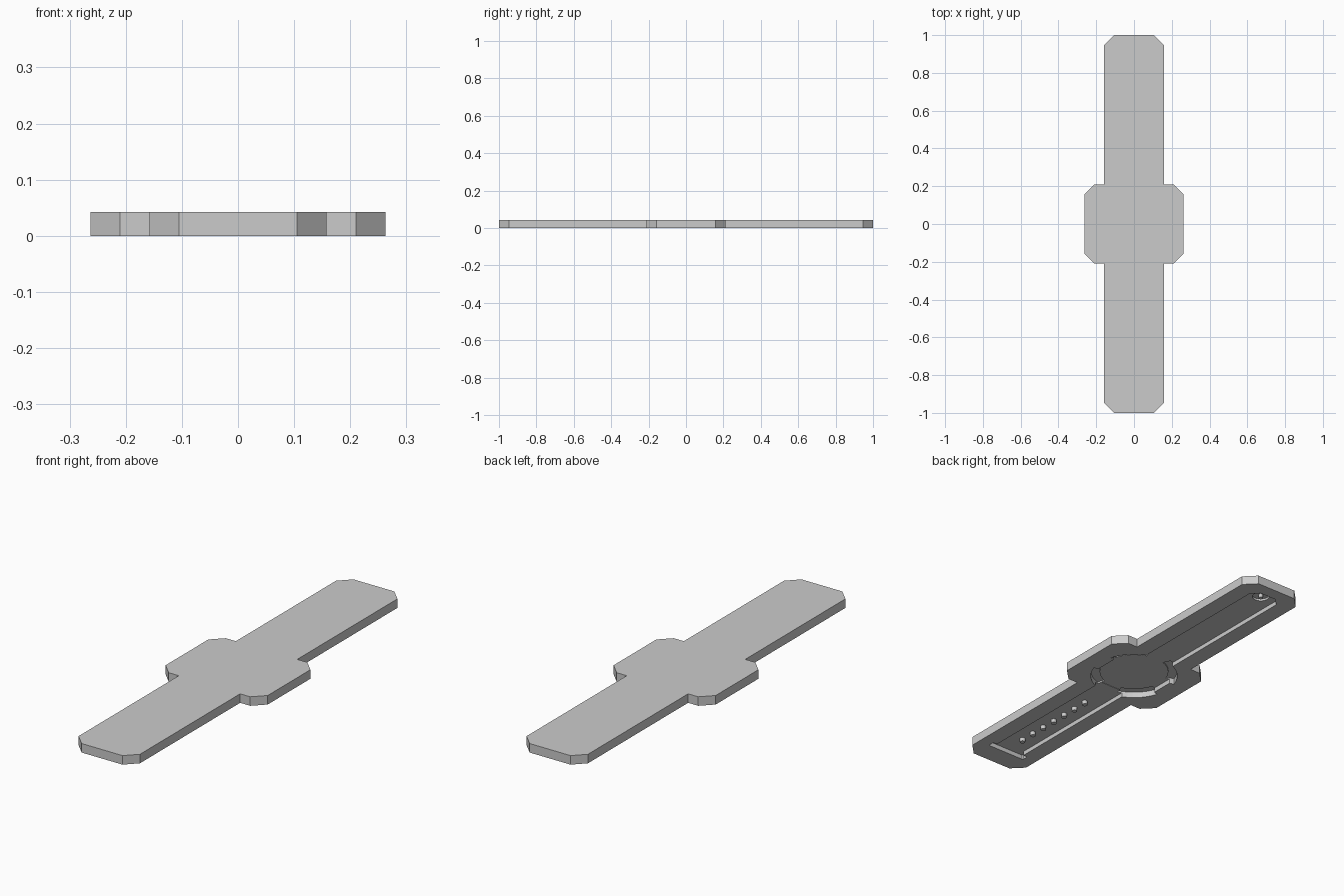
import bpy
import bmesh
from math import cos, sin, pi, radians

cube = bpy.data.objects.get("Cube")
if cube:
    bpy.data.objects.remove(cube, do_unlink=True)

grey = bpy.data.materials.new("plain_grey")
grey.use_nodes = True
GREY = (0.6, 0.6, 0.6, 1.0)
grey.diffuse_color = GREY
grey.node_tree.nodes["Principled BSDF"].inputs["Base Color"].default_value = GREY

HEIGHT = 0.042
STRAP_DEPTH = 0.02
DIAL_DEPTH = 0.022


def prism(name, outline, z0, z1):
    """Extrude a flat outline from z0 to z1."""
    bm = bmesh.new()
    face = bm.faces.new([bm.verts.new((x, y, z0)) for x, y in outline])
    grown = bmesh.ops.extrude_face_region(bm, geom=[face])["geom"]
    moved = [v for v in grown if isinstance(v, bmesh.types.BMVert)]
    bmesh.ops.translate(bm, verts=moved, vec=(0, 0, z1 - z0))
    bmesh.ops.recalc_face_normals(bm, faces=bm.faces)
    mesh = bpy.data.meshes.new(name)
    bm.to_mesh(mesh)
    bm.free()
    mesh.materials.append(grey)
    obj = bpy.data.objects.new(name, mesh)
    bpy.context.collection.objects.link(obj)
    return obj


def ring(radius, count, cx=0.0, cy=0.0, turn=0.0):
    return [(cx + radius * cos(2 * pi * i / count + turn),
             cy + radius * sin(2 * pi * i / count + turn)) for i in range(count)]


def chamfered(half_w, y0, y1, cut0, cut1):
    """Rectangle with cut corners at its y0 and y1 ends."""
    right = [(half_w - cut0, y0), (half_w, y0 + cut0),
             (half_w, y1 - cut1), (half_w - cut1, y1)]
    return right + [(-x, y) for x, y in reversed(right)]


def arc_band(inner, outer, middle, spread, steps=8):
    angles = [middle - spread + 2 * spread * i / steps for i in range(steps + 1)]
    return ([(outer * cos(a), outer * sin(a)) for a in angles]
            + [(inner * cos(a), inner * sin(a)) for a in reversed(angles)])


def carve(target, outline, depth):
    """Cut an outline into the underside."""
    cutter = prism("cutter", outline, -0.02, depth)
    cutter.hide_render = True
    mod = target.modifiers.new("cavity", 'BOOLEAN')
    mod.operation = 'DIFFERENCE'
    mod.solver = 'EXACT'
    mod.object = cutter
    bpy.context.view_layer.objects.active = target
    bpy.ops.object.modifier_apply(modifier=mod.name)
    bpy.data.objects.remove(cutter, do_unlink=True)


# Slab: long arms with a wider middle, all outer corners cut
quarter = [(0.263, 0.157), (0.21, 0.21), (0.158, 0.21), (0.158, 0.947), (0.105, 1.0)]
half = [(x, -y) for x, y in reversed(quarter)] + quarter
body = prism("mould_body", half + [(-x, -y) for x, y in half], 0, HEIGHT)

# Strap channels, end bar slot and dial recess
carve(body, chamfered(0.078, -0.875, 0.94, 0.005, 0.035), STRAP_DEPTH)
carve(body, chamfered(0.1, -0.9, -0.87, 0.005, 0.005), 0.021)
carve(body, ring(0.178, 8, turn=pi / 8), DIAL_DEPTH)

# Curved bezel grooves on the four diagonals
for i in range(4):
    carve(body, arc_band(0.155, 0.195, pi / 4 + i * pi / 2, radians(27)), 0.028)

# Round stud socket with its pin
STUD_Y = 0.89
carve(body, ring(0.038, 24, 0, STUD_Y), 0.03)
prism("stud_pin", ring(0.01, 16, 0, STUD_Y), 0.012, 0.032)

# Row of pins that form the strap holes
for i in range(7):
    prism(f"hole_pin_{i + 1}", ring(0.0125, 16, 0, -0.345 - 0.073 * i),
          0.002, STRAP_DEPTH + 0.002)
